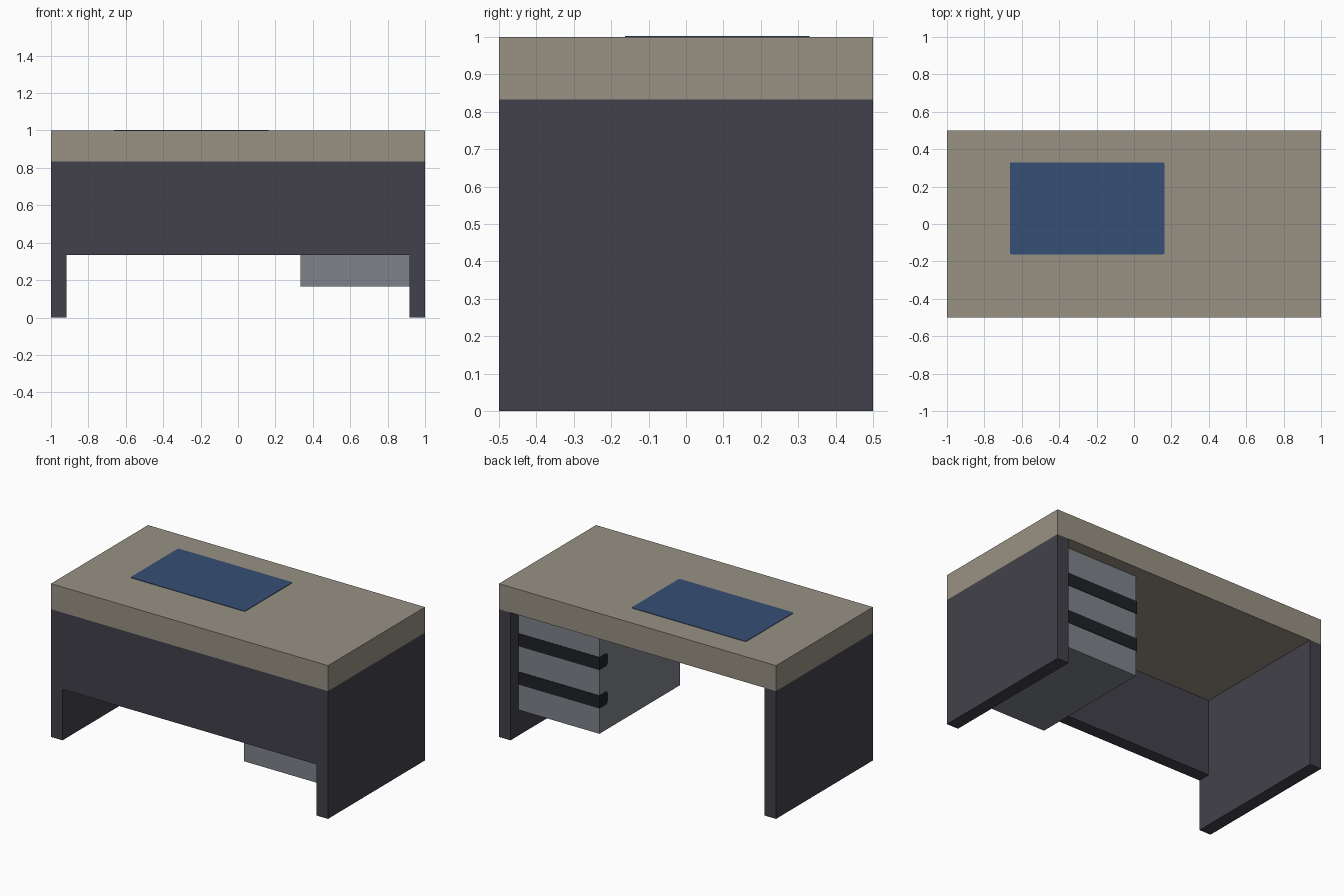
import bpy
import bmesh

default = bpy.data.objects.get("Cube")
if default:
    bpy.data.objects.remove(default, do_unlink=True)

U = 1 / 12       # board thickness, the grid step of the whole desk
PROUD = 0.003    # how far inlays stand out


def material(name, rgb):
    mat = bpy.data.materials.new(name)
    mat.use_nodes = True
    mat.diffuse_color = (*rgb, 1)
    mat.node_tree.nodes["Principled BSDF"].inputs["Base Color"].default_value = (*rgb, 1)
    return mat


taupe = material("taupe", (0.315, 0.283, 0.227))
charcoal = material("charcoal", (0.055, 0.053, 0.069))
grey = material("blue_grey", (0.21, 0.227, 0.254))
blue = material("navy_blue", (0.037, 0.08, 0.18))
black = material("near_black", (0.014, 0.015, 0.02))


def box(name, mat, x, y, z, round_edges=None, radius=0.01):
    """Box from (min, max) ranges; round_edges(a, b) picks edges to round."""
    bm = bmesh.new()
    bmesh.ops.create_cube(bm, size=1)
    for v in bm.verts:
        for i, span in enumerate((x, y, z)):
            v.co[i] = span[0] if v.co[i] < 0 else span[1]
    if round_edges:
        picked = [e for e in bm.edges if round_edges(e.verts[0].co, e.verts[1].co)]
        bmesh.ops.bevel(bm, geom=picked, offset=radius, segments=3,
                        profile=0.5, affect='EDGES')
    mesh = bpy.data.meshes.new(name)
    bm.to_mesh(mesh)
    bm.free()
    mesh.materials.append(mat)
    obj = bpy.data.objects.new(name, mesh)
    bpy.context.collection.objects.link(obj)
    return obj


# Desk top
box("desk_top", taupe, (-1, 1), (-0.5, 0.5), (10 * U, 1))

# Side panels and front modesty panel
box("right_side_panel", charcoal, (-1, -11 * U), (-0.5, 0.5), (0, 10 * U))
box("left_side_panel", charcoal, (11 * U, 1), (-0.5, 0.5), (0, 10 * U))
box("front_panel", charcoal, (-11 * U, 11 * U), (-0.5, -5 * U), (4 * U, 10 * U))

# Drawer cabinet under the left half
box("drawer_cabinet", grey, (4 * U, 11 * U), (-5 * U, 5 * U), (2 * U, 10 * U))

# Dark bands between the drawers, rounded at their inner end
for label, step in (("lower", 4), ("upper", 7)):
    box(label + "_drawer_gap", black, (4 * U - PROUD, 11 * U),
        (4 * U, 5 * U + PROUD), (step * U, (step + 1) * U),
        lambda a, b: abs(a.x - b.x) > 0.1 and a.y < 4.5 * U, 0.02)

# Desk mat with rounded corners
box("desk_mat", blue, (-0.663, 0.163), (-0.163, 0.33), (1 - PROUD, 1 + PROUD),
    lambda a, b: abs(a.z - b.z) > PROUD)
